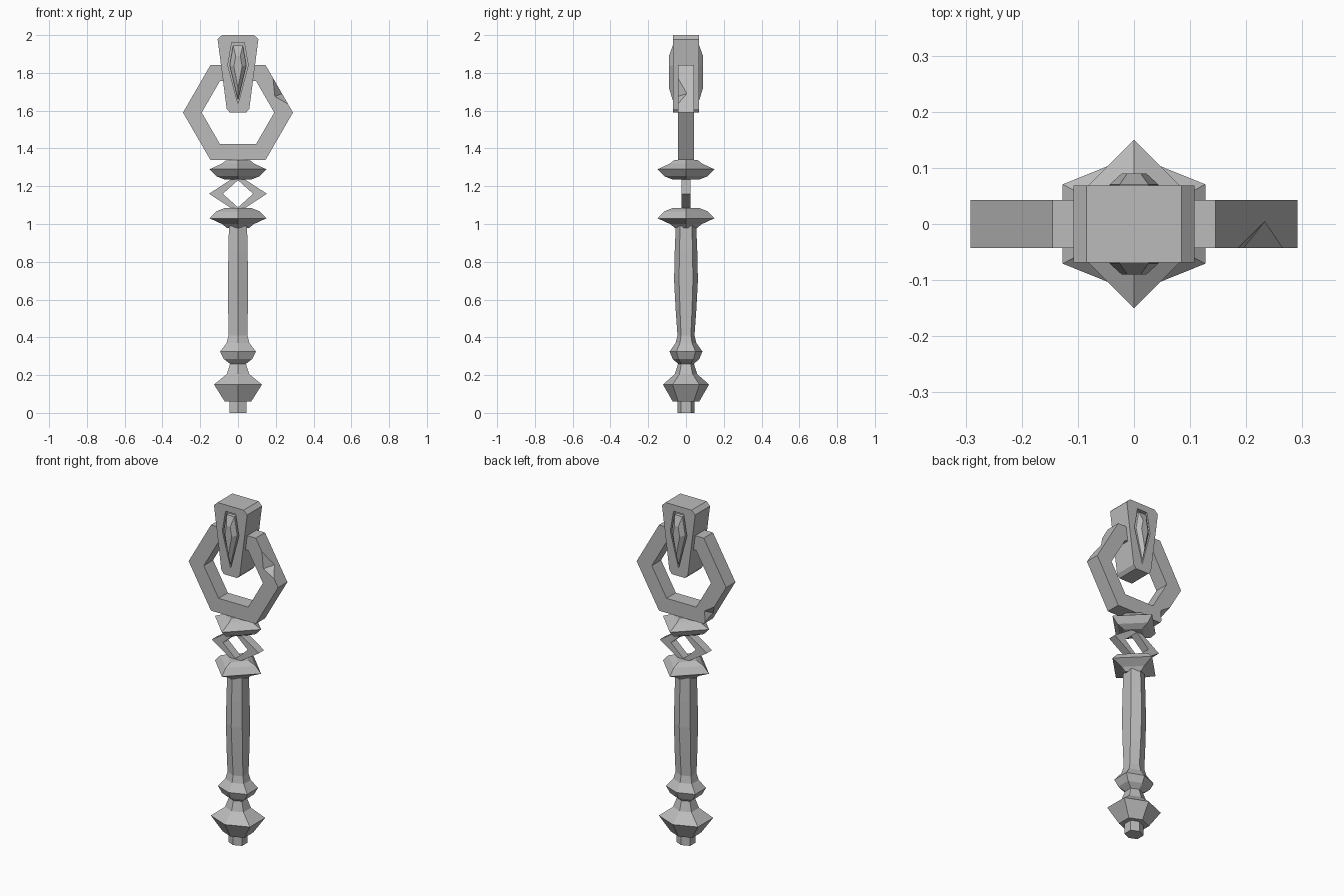
import bpy, bmesh
from mathutils import Vector

cube = bpy.data.objects.get("Cube")
if cube:
    bpy.data.objects.remove(cube, do_unlink=True)

grey = bpy.data.materials.new("plain grey")
grey.use_nodes = True
colour = (0.5, 0.5, 0.5, 1)
grey.diffuse_color = colour
grey.node_tree.nodes["Principled BSDF"].inputs["Base Color"].default_value = colour


def finish(name, bm):
    bmesh.ops.recalc_face_normals(bm, faces=bm.faces)
    mesh = bpy.data.meshes.new(name)
    bm.to_mesh(mesh)
    bm.free()
    mesh.materials.append(grey)
    ob = bpy.data.objects.new(name, mesh)
    bpy.context.collection.objects.link(ob)
    return ob


def loft(name, loops, closed=False):
    """Skin a list of point loops; cap the ends, or join last to first."""
    bm = bmesh.new()
    rings = [[bm.verts.new(p) for p in loop] for loop in loops]
    n = len(rings[0])
    pairs = list(zip(rings, rings[1:]))
    if closed:
        pairs.append((rings[-1], rings[0]))
    else:
        bm.faces.new(rings[0])
        bm.faces.new(rings[-1])
    for a, b in pairs:
        for i in range(n):
            j = (i + 1) % n
            bm.faces.new((a[i], a[j], b[j], b[i]))
    return finish(name, bm)


def mirrored(half):
    """Complete an outline in x, z from its right half, listed top to bottom."""
    return half + [(-x, z) for x, z in reversed(half) if x > 0]


def at_depth(outline, y):
    return [(x, y, z) for x, z in outline]


def frame(name, outer, inner, y):
    return loft(name, [at_depth(outer, -y), at_depth(outer, y),
                       at_depth(inner, y), at_depth(inner, -y)], closed=True)


def cut(target, cutter):
    cutter.hide_render = True
    cutter.hide_viewport = True
    cutter.display_type = 'WIRE'
    mod = target.modifiers.new("cut", 'BOOLEAN')
    mod.operation = 'DIFFERENCE'
    mod.solver = 'EXACT'
    mod.object = cutter


# Six-sided turned shaft: height, half width, half depth
def six_sided(z, w, d):
    s = d * 0.58
    return [(0, -d, z), (w, -s, z), (w, s, z), (0, d, z), (-w, s, z), (-w, -s, z)]


shaft = [(0, .045, .045), (.06, .045, .045), (.06, .07, .07), (.15, .127, .122),
         (.205, .06, .06), (.26, .042, .042), (.285, .075, .07),
         (.325, .095, .087), (.37, .06, .055), (.41, .05, .045),
         (.55, .052, .055), (.7, .053, .063), (.85, .051, .06), (.99, .048, .054)]
loft("handle", [six_sided(*ring) for ring in shaft])


# Four-pointed collars, mirrored about the open diamond
def diamond(z, r):
    return [(r, 0, z), (0, r, z), (-r, 0, z), (0, -r, z)]


MID = 1.16
collar = [(-.18, .06), (-.16, .085), (-.13, .15), (-.093, .115), (-.075, .07)]
for name, side in (("lower_collar", 1), ("upper_collar", -1)):
    loft(name, [diamond(MID + side * z, r) for z, r in collar])


def rhombus(w, h):
    return [(w, MID), (0, MID + h), (-w, MID), (0, MID - h)]


frame("open_diamond", rhombus(.153, .1), rhombus(.08, .072), .024)


# Hexagonal ring
def hexagon(r):
    h = r * 0.866
    return [(x, 1.59 + z) for x, z in
            ((r, 0), (r / 2, h), (-r / 2, h), (-r, 0), (-r / 2, -h), (r / 2, -h))]


ring = frame("hex_ring", hexagon(.291), hexagon(.192), .043)


# Chips broken out of the ring edges: a and b on the edge, c and d on the faces
def chip(name, a, b, c, d):
    a, b, c, d = map(Vector, (a, b, c, d))
    mid = (c + d) / 2
    a, b = (p + (p - mid) * 0.6 for p in (a, b))
    c, d = c + (c - d) * 0.6, d + (d - c) * 0.6
    bm = bmesh.new()
    v = [bm.verts.new(p) for p in (a, b, c, d)]
    for i, j, k in ((0, 1, 2), (0, 1, 3), (0, 2, 3), (1, 2, 3)):
        bm.faces.new((v[i], v[j], v[k]))
    cut(ring, finish(name, bm))


chip("front_chip_cutter", (.185, -.043, 1.775), (.265, -.043, 1.635),
     (.195, -.043, 1.675), (.232, .003, 1.69))
chip("back_chip_cutter", (-.215, .043, 1.457), (-.155, .043, 1.352),
     (-.15, .043, 1.415), (-.18, .003, 1.396))

# Tapered head block
block = mirrored([(.085, 2), (.108, 1.978), (.06, 1.61), (.043, 1.59)])
head = loft("head_block", [at_depth(block, -.069), at_depth(block, .069)])

# Recess and faceted gem on both faces
recess = mirrored([(.033, 1.962), (.054, 1.84), (0, 1.635)])
rim = mirrored([(.026, 1.945), (.044, 1.84), (0, 1.655)])
table = mirrored([(.012, 1.89), (.022, 1.835), (0, 1.72)])
for name, side in (("front", -1), ("back", 1)):
    cut(head, loft(name + "_recess_cutter",
                   [at_depth(recess, side * .048), at_depth(recess, side * .1)]))
    loft(name + "_gem", [at_depth(rim, side * .045), at_depth(rim, side * .07),
                         at_depth(table, side * .09)])
